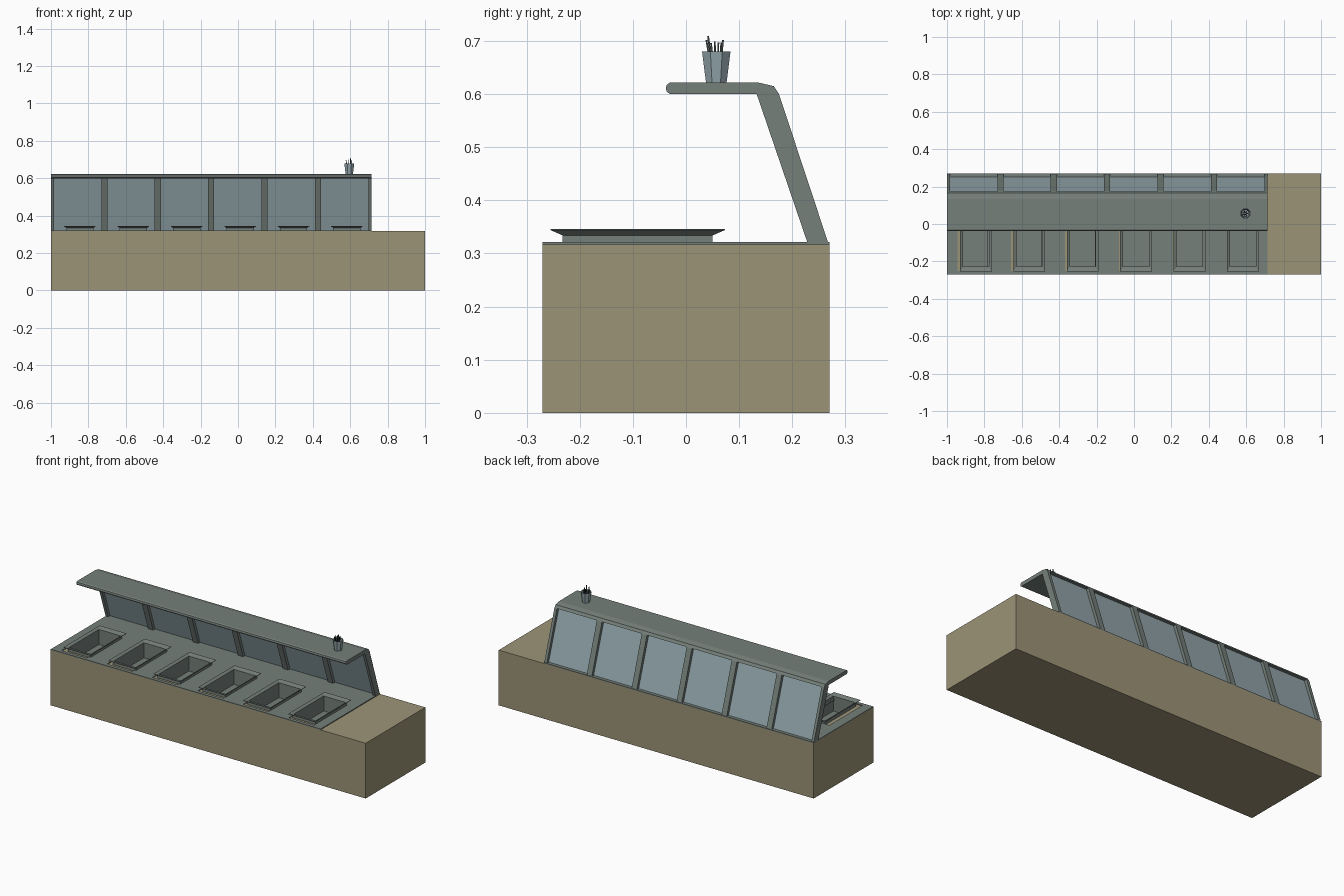
import bpy, bmesh, math, random
from mathutils import Vector

if "Cube" in bpy.data.objects:
    bpy.data.objects.remove(bpy.data.objects["Cube"])

random.seed(4)


def material(name, rgb):
    m = bpy.data.materials.new(name)
    m.diffuse_color = (*rgb, 1)
    m.use_nodes = True
    m.node_tree.nodes["Principled BSDF"].inputs["Base Color"].default_value = m.diffuse_color
    return m


TAN = material("tan cabinet", (0.335, 0.295, 0.185))
GREY = material("grey metal", (0.178, 0.214, 0.194))
GLASS = material("pale blue glass", (0.295, 0.385, 0.415))
DARK = material("dark utensil", (0.05, 0.058, 0.058))


def finish(name, bm, mat):
    bmesh.ops.recalc_face_normals(bm, faces=bm.faces)
    me = bpy.data.meshes.new(name)
    bm.to_mesh(me)
    bm.free()
    me.materials.append(mat)
    ob = bpy.data.objects.new(name, me)
    bpy.context.collection.objects.link(ob)
    return ob


def loft(name, rings, mat, cap_start=True, cap_end=True):
    """Skin a list of equal-length point rings."""
    bm = bmesh.new()
    rows = [[bm.verts.new(p) for p in ring] for ring in rings]
    n = len(rows[0])
    for a, b in zip(rows, rows[1:]):
        for i in range(n):
            bm.faces.new((a[i], a[(i + 1) % n], b[(i + 1) % n], b[i]))
    if cap_start:
        bm.faces.new(rows[0])
    if cap_end:
        bm.faces.new(rows[-1])
    return finish(name, bm, mat)


def prism(name, profile, x0, x1, mat):
    """Extrude a (y, z) outline along x."""
    return loft(name, [[(x, y, z) for y, z in profile] for x in (x0, x1)], mat)


def box(name, x0, x1, y0, y1, z0, z1, mat):
    return prism(name, [(y0, z0), (y1, z0), (y1, z1), (y0, z1)], x0, x1, mat)


def cut(target, cutters):
    for c in cutters:
        c.hide_render = True
        mod = target.modifiers.new("opening", 'BOOLEAN')
        mod.operation = 'DIFFERENCE'
        mod.solver = 'EXACT'
        mod.object = c
        bpy.context.view_layer.objects.active = target
        bpy.ops.object.modifier_apply(modifier=mod.name)
        bpy.data.objects.remove(c)


LEFT, RIGHT, BAYS = -1.0, 0.713, 6
STEP = (RIGHT - LEFT) / BAYS
PAN_Y = -0.091
pan_x = [LEFT + STEP * (i + 0.5) + 0.012 for i in range(BAYS)]

# Cabinet with wells for the pans
cabinet = box("cabinet", -1, 1, -0.27, 0.27, 0, 0.317, TAN)
cut(cabinet, [box("well_cutter", x - 0.071, x + 0.071, PAN_Y - 0.139, PAN_Y + 0.139,
                  0.245, 0.4, TAN) for x in pan_x])

# Metal worktop, its openings spaced a little wider than the pans
worktop = box("worktop", LEFT, RIGHT, -0.27, 0.27, 0.317, 0.322, GREY)
cut(worktop, [box("opening_cutter", -0.945 + 0.2885 * i, -0.785 + 0.2885 * i,
                  -0.25, 0.05, 0.3, 0.4, GREY) for i in range(BAYS)])


# Food pans with flared rims
def rect(x, hx, hy, z):
    return [(x + sx * hx, PAN_Y + sy * hy, z)
            for sx, sy in ((-1, -1), (1, -1), (1, 1), (-1, 1))]


for x in pan_x:
    loft("food_pan", [rect(x, 0.069, 0.136, 0.252), rect(x, 0.069, 0.136, 0.338),
                      rect(x, 0.085, 0.164, 0.346), rect(x, 0.085, 0.164, 0.344),
                      rect(x, 0.073, 0.141, 0.334), rect(x, 0.073, 0.141, 0.247)], GREY)

# Shelf with rounded front edge and bent back edge
shelf = [(0.175, 0.6), (0.165, 0.615), (0.135, 0.622), (-0.03, 0.622), (-0.036, 0.618),
         (-0.038, 0.611), (-0.036, 0.604), (-0.03, 0.6)]
prism("shelf", shelf, LEFT, RIGHT, GREY)

# Sloping posts, half width at both ends
post = [(0.133, 0.6), (0.175, 0.6), (0.267, 0.322), (0.228, 0.322)]
for i in range(BAYS + 1):
    x = LEFT + STEP * i
    prism("post", post, max(LEFT, x - 0.0165), min(RIGHT, x + 0.0165), GREY)

# Glass panes between the posts
pane = [(0.151, 0.6), (0.157, 0.6), (0.2505, 0.322), (0.2445, 0.322)]
for i in range(BAYS):
    x = LEFT + STEP * i
    prism("glass_pane", pane, x + 0.0165, x + STEP - 0.0165, GLASS)


# Utensil cup, eight-sided and open at the top
CUP = Vector((0.595, 0.057, 0))


def circle(r, z, n=8):
    return [CUP + Vector((r * math.cos(math.tau * (k + 0.5) / n),
                          r * math.sin(math.tau * (k + 0.5) / n), z)) for k in range(n)]


loft("utensil_cup", [circle(0.021, 0.622), circle(0.029, 0.68),
                     circle(0.026, 0.68), circle(0.019, 0.626)], GLASS)

# Utensils leaning in the cup
for k in range(7):
    a = math.tau * k / 7
    out = Vector((math.cos(a), math.sin(a), 0))
    foot = CUP + out * 0.006 + Vector((0, 0, 0.627))
    tip = CUP + out * 0.016 + Vector((-0.003, -0.003, random.uniform(0.695, 0.711)))
    w = 0.0017
    corners = [Vector((-w, -w, 0)), Vector((w, -w, 0)), Vector((w, w, 0)), Vector((-w, w, 0))]
    loft("utensil", [[foot + c for c in corners], [tip + c for c in corners]], DARK)
